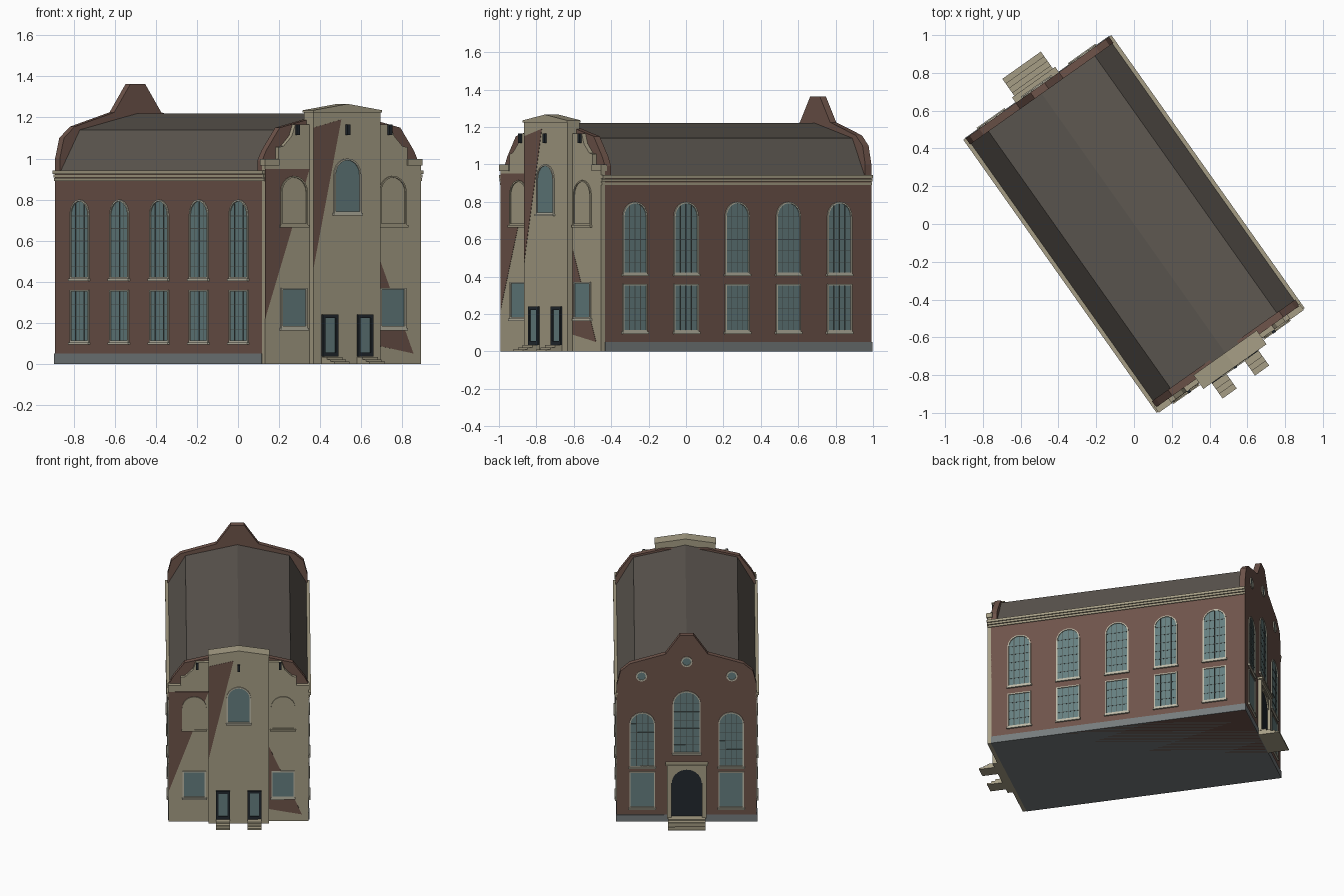
import bpy, bmesh, math

if "Cube" in bpy.data.objects:
    bpy.data.objects.remove(bpy.data.objects["Cube"])

TURN = math.radians(35.3)          # the whole building is turned on its plot
FRONT, RIGHT, BACK, LEFT = 0, 90, 180, 270
W, L = 0.465, 0.885                # half width and half length


def mat(name, r, g, b):
    m = bpy.data.materials.new(name)
    m.diffuse_color = (r, g, b, 1)
    m.use_nodes = True
    m.node_tree.nodes["Principled BSDF"].inputs["Base Color"].default_value = m.diffuse_color
    return m


BRICK = mat("brick", 0.155, 0.088, 0.068)
STONE = mat("stone", 0.38, 0.34, 0.235)
ROOF = mat("roof", 0.11, 0.096, 0.082)
GLASS = mat("glass", 0.13, 0.21, 0.215)
PLINTH = mat("plinth", 0.18, 0.2, 0.205)
DARK = mat("dark", 0.016, 0.022, 0.028)
BAR = mat("bar", 0.07, 0.085, 0.08)
TRIM = mat("trim", 0.5, 0.48, 0.38)


def finish(name, bm, side, m):
    bmesh.ops.recalc_face_normals(bm, faces=bm.faces)
    me = bpy.data.meshes.new(name)
    bm.to_mesh(me)
    bm.free()
    me.materials.append(m)
    o = bpy.data.objects.new(name, me)
    o.rotation_euler.z = TURN + math.radians(side)
    bpy.context.collection.objects.link(o)
    return o


def add_prism(bm, pts, d0, d1):
    a = [bm.verts.new((x, -d0, z)) for x, z in pts]
    b = [bm.verts.new((x, -d1, z)) for x, z in pts]
    bm.faces.new(a)
    bm.faces.new(b[::-1])
    for i in range(len(a)):
        j = (i + 1) % len(a)
        bm.faces.new((a[i], a[j], b[j], b[i]))


def prism(name, pts, d0, d1, side, m):
    """Outline in a wall plane, pushed from depth d0 out to d1."""
    bm = bmesh.new()
    add_prism(bm, pts, d0, d1)
    return finish(name, bm, side, m)


def ring(name, outer, inner, d0, d1, side, m):
    bm = bmesh.new()
    rows = [[bm.verts.new((x, -d, z)) for x, z in p]
            for p, d in ((outer, d0), (outer, d1), (inner, d1), (inner, d0))]
    n = len(outer)
    for k in range(4):
        p, q = rows[k], rows[(k + 1) % 4]
        for i in range(n):
            j = (i + 1) % n
            bm.faces.new((p[i], p[j], q[j], q[i]))
    return finish(name, bm, side, m)


def rect(c, h, z0, z1):
    return [(c - h, z0), (c + h, z0), (c + h, z1), (c - h, z1)]


def arch(c, h, z0, z1, n=10):
    top = [(c + h * math.cos(math.pi * i / n), z1 - h + h * math.sin(math.pi * i / n))
           for i in range(n + 1)]
    return [(c - h, z0), (c + h, z0)] + top


def circle(c, z, r, n=12):
    return [(c + r * math.cos(2 * math.pi * i / n), z + r * math.sin(2 * math.pi * i / n))
            for i in range(n)]


def mirrored(half):
    return half + [(-x, z) for x, z in reversed(half) if x > 1e-6]


def window(name, c, h, z0, z1, side, d, shape=rect, pane=GLASS, trim=TRIM, bars=True):
    t = 0.008
    prism(name + "_pane", shape(c, h - t, z0 + t, z1 - t), d - 0.01, d + 0.001, side, pane)
    ring(name + "_frame", shape(c, h, z0, z1), shape(c, h - t, z0 + t, z1 - t),
         d - 0.01, d + 0.007, side, trim)
    prism(name + "_sill", rect(c, h + 0.006, z0 - 0.012, z0), d - 0.01, d + 0.012, side, trim)
    if bars:
        bm = bmesh.new()
        top = z1 - (h if shape is arch else t)
        for f in (-0.45, 0, 0.45):
            zt = z1 - h + h * 0.85 * math.sqrt(1 - f * f) if shape is arch else top
            add_prism(bm, rect(c + f * h, 0.002, z0 + t, zt), d, d + 0.0025)
        rows = round((top - z0) / 0.065)
        for i in range(1, rows + (shape is arch)):
            z = z0 + (top - z0) * i / rows
            add_prism(bm, rect(c, h - t, z - 0.0015, z + 0.0015), d, d + 0.0025)
        finish(name + "_bars", bm, side, BAR)


# main body, plinth and roof
prism("brick_body", rect(0, W, 0, 0.93), -L, 0.86, FRONT, BRICK)
prism("plinth", rect(0, W + 0.004, 0, 0.05), -L - 0.004, 0.86, FRONT, PLINTH)
prism("roof", mirrored([(W, 0.93), (0.345, 1.14), (0, 1.22)]), -0.87, 0.84, FRONT, ROOF)

# side cornices and side windows
for side, word in ((RIGHT, "right"), (LEFT, "left")):
    for i, (z0, z1, out) in enumerate(((0.89, 0.904, 0.006), (0.908, 0.922, 0.01), (0.924, 0.942, 0.015))):
        prism(f"{word}_cornice_{i}", rect(0, L, z0, z1), W - 0.01, W + out, side, STONE)
    for i in range(5):
        v = -0.665 + 0.335 * i
        v = v if side == RIGHT else -v
        window(f"{word}_lower_window_{i}", v, 0.08, 0.105, 0.36, side, W)
        window(f"{word}_upper_window_{i}", v, 0.08, 0.415, 0.80, side, W, arch)

# back gable with raised chimney-like top
prism("back_gable", mirrored([(W, 0.9), (W, 1.0), (0.44, 1.10), (0.377, 1.155), (0.14, 1.225),
                              (0.045, 1.362)]), 0.845, L, BACK, BRICK)
for s in (-1, 1):
    window("back_lower_window", s * 0.295, 0.085, 0.10, 0.365, BACK, L, bars=False)
    window("back_side_arch_window", s * 0.295, 0.085, 0.40, 0.80, BACK, L, arch)
window("back_middle_window", 0, 0.093, 0.50, 0.955, BACK, L, arch)
for c, z in ((0, 1.17), (-0.3, 1.065), (0.3, 1.065)):
    prism("round_pane", circle(c, z, 0.03), L - 0.01, L + 0.001, BACK, GLASS)
    ring("round_frame", circle(c, z, 0.038), circle(c, z, 0.028), L - 0.01, L + 0.007, BACK, TRIM)

# back door, surround and steps
prism("back_door", arch(0, 0.1, 0.04, 0.39), L - 0.01, L + 0.006, BACK, DARK)
ring("back_door_surround", [(-0.125, 0.03), (0.125, 0.03)] +
     [(0.125, 0.2)] + [(0.125, 0.4)] * 4 + [(0, 0.4)] + [(-0.125, 0.4)] * 4 + [(-0.125, 0.2)],
     arch(0, 0.1, 0.04, 0.385), L - 0.01, L + 0.015, BACK, STONE)
for s in (-1, 1):
    prism("door_pilaster", rect(s * 0.116, 0.014, 0.03, 0.4), L, L + 0.024, BACK, STONE)
prism("door_entablature", rect(0, 0.13, 0.395, 0.42), L, L + 0.024, BACK, STONE)
prism("door_cornice", rect(0, 0.14, 0.42, 0.435), L, L + 0.035, BACK, STONE)
for i in range(4):
    prism(f"back_step_{i}", rect(0, 0.125, 0.01 * i, 0.01 * i + 0.01), L - 0.01, 1.03 - 0.03 * i, BACK, STONE)

# front: brick gable behind, stepped stone facade and projecting centre
prism("front_brick_gable", mirrored([(W, 0.9), (W, 0.99), (0.44, 1.04), (0.36, 1.15), (0.15, 1.2)]),
      0.82, 0.86, FRONT, BRICK)
prism("stepped_facade", mirrored([(W, 0), (W, 0.995), (0.385, 0.995), (0.385, 1.055), (0.355, 1.06),
                                  (0.305, 1.11), (0.285, 1.165), (0.2, 1.165)]), 0.855, L, FRONT, STONE)
T = 0.919
prism("centre_tower", mirrored([(0.2, 0), (0.2, 1.23), (0, 1.258)]), 0.84, T, FRONT, STONE)
prism("tower_coping", mirrored([(0.205, 1.225), (0.205, 1.235), (0, 1.266)]), 0.835, T + 0.006, FRONT, STONE)
for s in (-1, 1):
    prism("shoulder_coping", rect(s * 0.427, 0.044, 0.965, 0.998), 0.85, L + 0.006, FRONT, STONE)

# brick patches on the facade
prism("left_brick_patch", [(-W, 0.22), (-0.2, 0.95), (-W, 0.95)], L - 0.01, L + 0.0015, FRONT, BRICK)
prism("right_brick_patch", [(0.2, 0.09), (0.42, 0.05), (0.2, 0.55)], L - 0.01, L + 0.0015, FRONT, BRICK)
prism("tower_brick_patch", [(-0.2, 0.47), (-0.035, 1.19), (-0.2, 1.15)], T - 0.01, T + 0.0015, FRONT, BRICK)

# front niches, windows and lamps
for s in (-1, 1):
    window("front_niche", s * 0.295, 0.08, 0.675, 0.915, FRONT, L + 0.001, arch, STONE, STONE, False)
    window("front_lower_window", s * 0.295, 0.077, 0.175, 0.37, FRONT, L + 0.001, bars=False)
window("tower_window", 0, 0.08, 0.735, 1.0, FRONT, T + 0.001, arch, bars=False)
for c, d in ((-0.275, L), (0, T), (0.275, L)):
    prism("wall_lamp", rect(c, 0.009, 1.115, 1.165), d - 0.005, d + 0.015, FRONT, DARK)

# twin front doors with steps
for s in (-1, 1):
    c = s * 0.105
    prism("front_door_pane", rect(c, 0.033, 0.045, 0.225), T - 0.01, T + 0.002, FRONT, GLASS)
    ring("front_door_frame", rect(c, 0.046, 0.035, 0.24), rect(c, 0.031, 0.055, 0.222),
         T - 0.01, T + 0.01, FRONT, DARK)
    for i in range(3):
        prism(f"front_step_{i}", rect(c, 0.046, 0.011 * i, 0.011 * i + 0.011), T - 0.01, 1.025 - 0.03 * i,
              FRONT, STONE)
